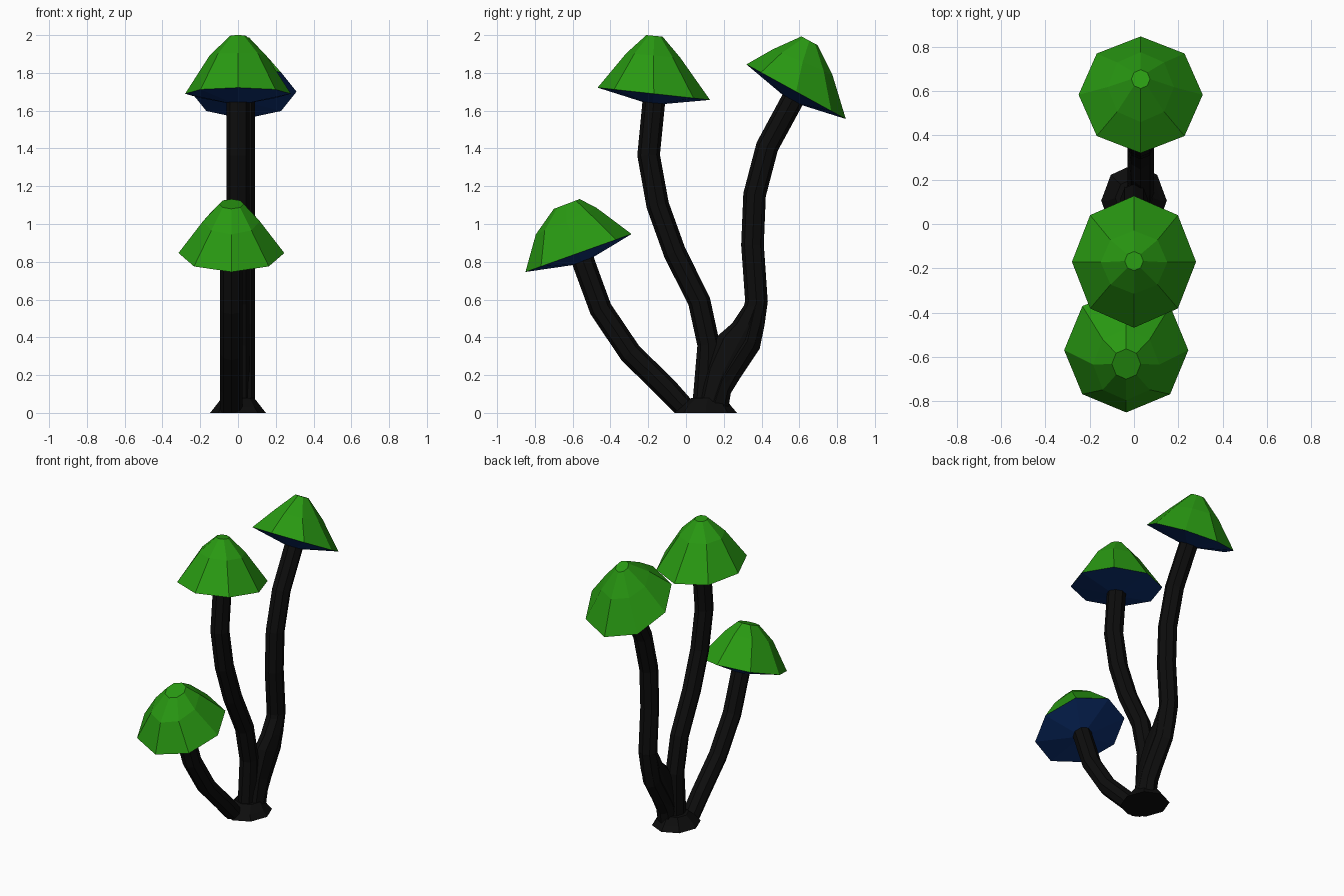
import bpy, bmesh, math
from mathutils import Vector

if "Cube" in bpy.data.objects:
    bpy.data.objects.remove(bpy.data.objects["Cube"])


def material(name, color):
    m = bpy.data.materials.new(name)
    m.diffuse_color = (*color, 1)
    m.use_nodes = True
    m.node_tree.nodes["Principled BSDF"].inputs["Base Color"].default_value = m.diffuse_color
    return m


GREEN = material("cap_green", (0.022, 0.32, 0.006))
BLUE = material("underside_blue", (0.004, 0.03, 0.17))
BLACK = material("stem_black", (0.004, 0.004, 0.004))
SIDES = 8


def loft(name, x, rings, mat, cap_start=True, cap_end=True):
    """Skin 8-sided rings, each given as (near yz point, far yz point, x radius)."""
    bm = bmesh.new()
    loops = []
    for a, b, rx in rings:
        a, b = Vector((x, *a)), Vector((x, *b))
        mid, half = (a + b) / 2, (b - a) / 2
        loops.append([bm.verts.new(mid + half * math.cos(t) + Vector((rx * math.sin(t), 0, 0)))
                      for t in (2 * math.pi * k / SIDES for k in range(SIDES))])
    for lo, hi in zip(loops, loops[1:]):
        for k in range(SIDES):
            j = (k + 1) % SIDES
            bm.faces.new((lo[k], lo[j], hi[j], hi[k]))
    if cap_start:
        bm.faces.new(loops[0][::-1])
    if cap_end:
        bm.faces.new(loops[-1])
    bmesh.ops.recalc_face_normals(bm, faces=bm.faces)
    me = bpy.data.meshes.new(name)
    bm.to_mesh(me)
    bm.free()
    me.materials.append(mat)
    ob = bpy.data.objects.new(name, me)
    bpy.context.collection.objects.link(ob)
    return ob


def stem(name, x, foot, path, r=0.06):
    """Bent tube: flat foot ring on the ground, then rings across the path."""
    pts = [Vector(((foot[0] + foot[1]) / 2, 0))] + [Vector(p) for p in path]
    rings = [((foot[0], 0), (foot[1], 0), r)]
    for i in range(1, len(pts)):
        d = (pts[min(i + 1, len(pts) - 1)] - pts[i - 1]).normalized()
        n = Vector((d.y, -d.x)) * r
        rings.append((tuple(pts[i] - n), tuple(pts[i] + n), r))
    return loft(name, x, rings, BLACK)


def mushroom_cap(name, x, rim, mid, top, top_rx):
    """Green faceted dome plus the shallow blue cone beneath it."""
    dome = [(*rim, 0.28), (*mid, 0.15), (*top, top_rx)]
    loft(name + "_cap", x, dome, GREEN, cap_start=False)
    a, b = Vector(rim[0]), Vector(rim[1])
    d = (b - a).normalized()
    low = (a + b) / 2 + Vector((d.y, -d.x)) * 0.05
    inner = (tuple(low - d * 0.05), tuple(low + d * 0.05), 0.05)
    loft(name + "_underside", x, [inner, (*rim, 0.28)], BLUE, cap_end=False)


# Stems
stem("front_stem", -0.035, (-0.06, 0.09),
     [(-0.10, 0.125), (-0.295, 0.317), (-0.452, 0.55), (-0.54, 0.79), (-0.553, 0.83)])
stem("middle_stem", 0.0, (0.03, 0.19),
     [(0.12, 0.36), (0.07, 0.59), (-0.06, 0.85), (-0.15, 1.10),
      (-0.198, 1.365), (-0.172, 1.63), (-0.17, 1.68)])
stem("back_stem", 0.03, (0.05, 0.22),
     [(0.19, 0.17), (0.325, 0.38), (0.373, 0.59), (0.352, 0.89),
      (0.363, 1.155), (0.43, 1.41), (0.56, 1.65), (0.575, 1.68)])

# Thick web joining the middle and back stems
loft("stem_web", 0.03, [((0.07, 0.06), (0.21, 0.06), 0.06),
                        ((0.10, 0.24), (0.29, 0.19), 0.06),
                        ((0.17, 0.41), (0.39, 0.34), 0.06),
                        ((0.245, 0.475), (0.415, 0.46), 0.06),
                        ((0.315, 0.58), (0.433, 0.59), 0.06)], BLACK)

# Flared foot on the ground
loft("foot", 0.0, [((-0.06, 0), (0.27, 0), 0.148),
                   ((-0.03, 0.035), (0.24, 0.035), 0.12),
                   ((0.03, 0.08), (0.205, 0.08), 0.085)], BLACK)

# Caps: rim, shoulder and crown rings as side-view end points
mushroom_cap("front", -0.035, ((-0.85, 0.746), (-0.288, 0.947)),
             ((-0.795, 0.945), (-0.473, 1.085)), ((-0.70, 1.08), (-0.563, 1.132)), 0.065)
mushroom_cap("middle", 0.0, ((-0.468, 1.722), (0.127, 1.657)),
             ((-0.315, 1.905), (-0.03, 1.88)), ((-0.21, 2.0), (-0.124, 1.992)), 0.042)
mushroom_cap("back", 0.03, ((0.32, 1.845), (0.846, 1.556)),
             ((0.46, 1.925), (0.775, 1.79)), ((0.611, 1.993), (0.696, 1.947)), 0.042)
